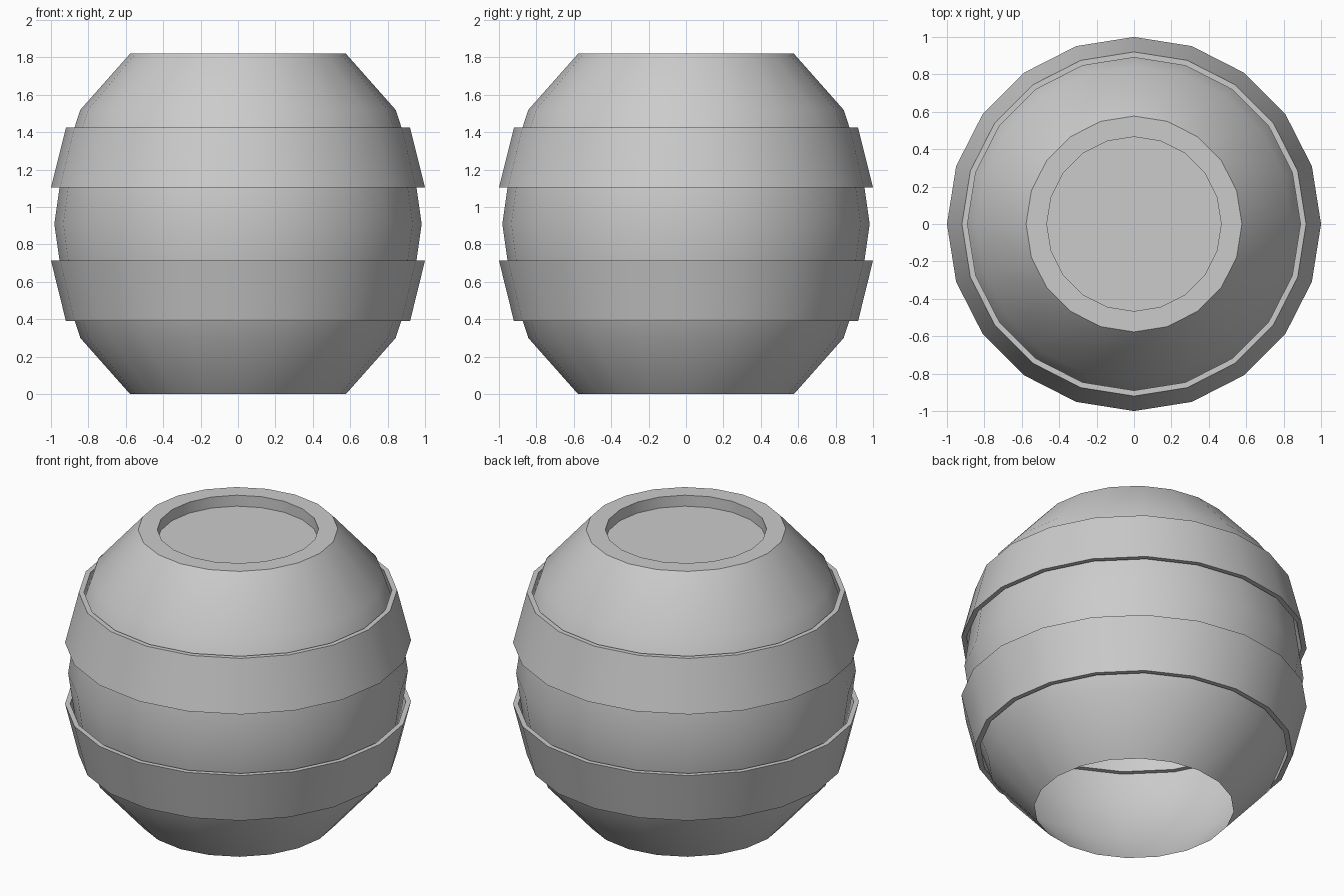
import bpy, bmesh, math

if "Cube" in bpy.data.objects:
    bpy.data.objects.remove(bpy.data.objects["Cube"])

SIDES = 20


def lathe(name, profile, closed=False, cap_end=False):
    """Revolve (radius, z) points around z into a faceted, smooth-shaded object."""
    bm = bmesh.new()
    rings = []
    for r, z in profile:
        rings.append([bm.verts.new((r * math.cos(2 * math.pi * i / SIDES),
                                    r * math.sin(2 * math.pi * i / SIDES), z))
                      for i in range(SIDES)])
    pairs = list(zip(rings, rings[1:]))
    if closed:
        pairs.append((rings[-1], rings[0]))
    for a, b in pairs:
        for i in range(SIDES):
            j = (i + 1) % SIDES
            bm.faces.new((a[i], a[j], b[j], b[i]))
    if cap_end:
        bm.faces.new(rings[-1])
    mesh = bpy.data.meshes.new(name)
    bm.to_mesh(mesh)
    bm.free()
    ob = bpy.data.objects.new(name, mesh)
    bpy.context.collection.objects.link(ob)
    bpy.ops.object.select_all(action='DESELECT')
    ob.select_set(True)
    bpy.context.view_layer.objects.active = ob
    bpy.ops.object.shade_smooth_by_angle(angle=math.radians(30))
    return ob


# Barrel body: open underneath, flat rim and recessed lid on top
lathe("barrel_body", [(0.577, 0), (0.843, 0.30), (0.935, 0.58), (0.982, 0.91),
                      (0.935, 1.24), (0.843, 1.52), (0.577, 1.82),
                      (0.466, 1.82), (0.466, 1.75)], cap_end=True)

# Two identical hoops, wider at the top of the lower one and bottom of the upper one
T = 0.03
for name, z_wide, z_narrow in (("lower_hoop", 0.715, 0.39), ("upper_hoop", 1.105, 1.425)):
    pts = [(0.92, z_narrow), (1.0, z_wide), (1.0 - T, z_wide), (0.92 - T, z_narrow)]
    if z_wide < z_narrow:
        pts = [pts[1], pts[0], pts[3], pts[2]]
    lathe(name, pts, closed=True)

# Thin collar inside the belly, seen through the open bottom
lathe("inner_collar", [(0.96, 0.78), (0.96, 1.04), (0.93, 1.04), (0.93, 0.78)], closed=True)
